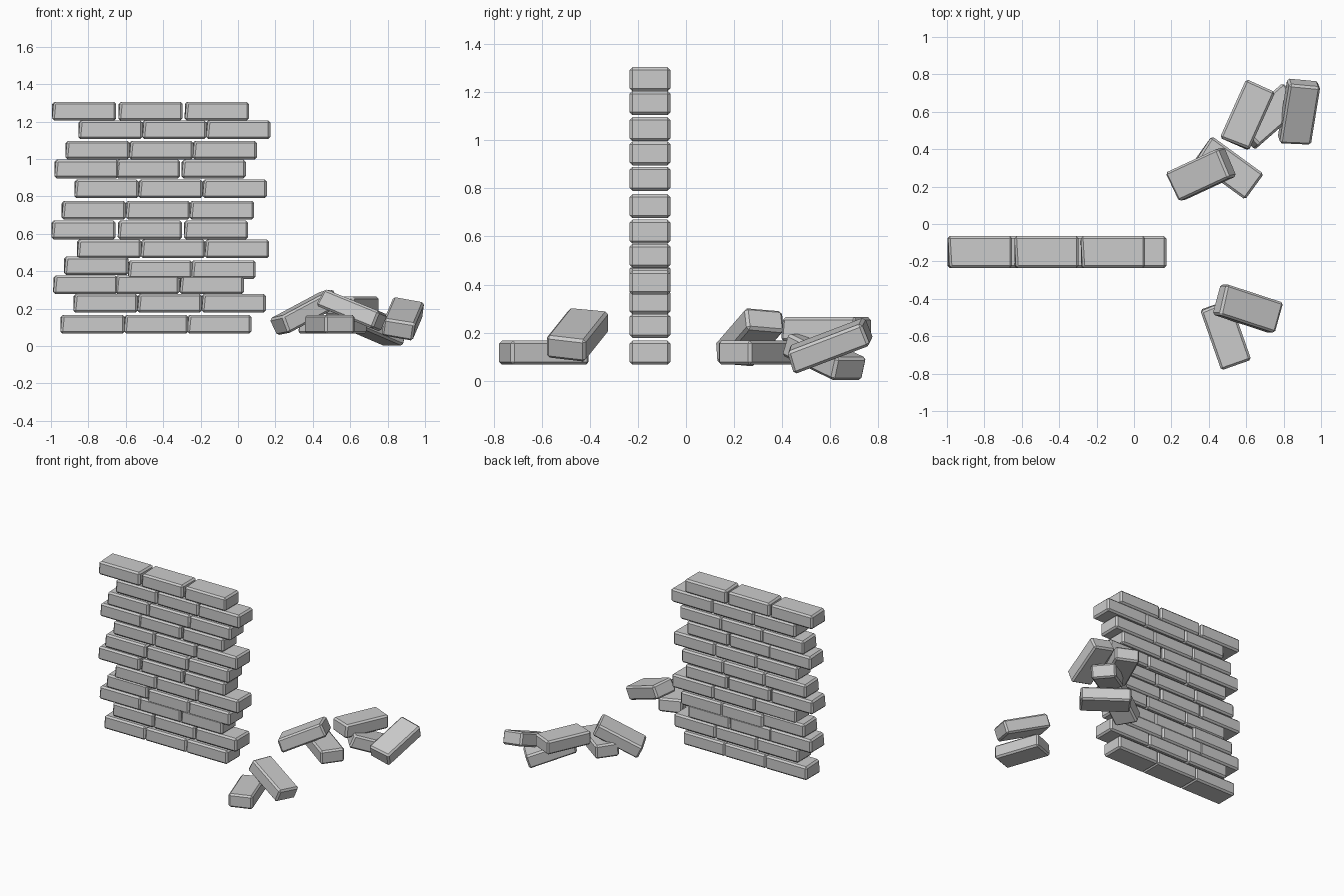
import bpy, bmesh
from mathutils import Vector, Matrix

if "Cube" in bpy.data.objects:
    bpy.data.objects.remove(bpy.data.objects["Cube"])

L, W, H = 0.344, 0.17, 0.1      # brick size
WALL_Y = -0.15


def make_brick_mesh():
    """Chamfered brick, one front corner slightly worn."""
    bm = bmesh.new()
    bmesh.ops.create_cube(bm, size=1.0)
    bmesh.ops.scale(bm, vec=(L, W, H), verts=bm.verts)
    for v in bm.verts:
        if v.co.x < 0 and v.co.y < 0 and v.co.z > 0:
            v.co.x += 0.01
    bmesh.ops.bevel(bm, geom=list(bm.edges), offset=0.012, segments=1,
                    profile=0.5, affect='EDGES', clamp_overlap=True)
    bmesh.ops.recalc_face_normals(bm, faces=bm.faces)
    mesh = bpy.data.meshes.new("brick")
    bm.to_mesh(mesh)
    bm.free()
    return mesh


BRICK = make_brick_mesh()


def place(name, centre, along=(1, 0, 0), across=(0, 1, 0)):
    """Place a brick by its centre, its length direction and its depth direction."""
    x = Vector(along).normalized()
    z = x.cross(Vector(across)).normalized()
    y = z.cross(x)
    rot = Matrix((x, y, z)).transposed().to_4x4()
    ob = bpy.data.objects.new(name, BRICK)
    ob.matrix_world = Matrix.Translation(centre) @ rot
    bpy.context.collection.objects.link(ob)


# Wall courses, bottom to top: centre height, left edge of each brick
courses = [
    (0.116, (-0.95, -0.61, -0.272)),
    (0.228, (-0.88, -0.538, -0.195)),
    (0.327, (-0.988, -0.657, -0.312)),
    (0.408, (-0.93, -0.588, -0.25)),
    (0.519, (-0.861, -0.52, -0.178)),
    (0.620, (-0.998, -0.643, -0.29)),
    (0.726, (-0.943, -0.6, -0.258)),
    (0.840, (-0.875, -0.533, -0.19)),
    (0.946, (-0.982, -0.654, -0.302)),
    (1.047, (-0.923, -0.582, -0.243)),
    (1.156, (-0.854, -0.512, -0.171)),
    (1.255, (-0.995, -0.64, -0.285)),
]
for r, (z, lefts) in enumerate(courses, 1):
    for c, left in enumerate(lefts, 1):
        lift = 0.02 if (r, c) == (4, 1) else 0.0   # one brick sits higher
        place(f"wall_brick_{r}_{c}", (left + L / 2, WALL_Y, z + lift))

# Fallen bricks: centre, length direction, depth direction
fallen = [
    ((0.608, -0.452, 0.192), (0.305, -0.10, -0.125), (0.29, 0.96, -0.12)),
    ((0.49, -0.592, 0.116), (0.33, -0.94, 0), (0.94, 0.33, 0)),
    ((0.358, 0.265, 0.18), (0.28, 0.13, 0.15), (-0.46, 0.87, -0.12)),
    ((0.505, 0.30, 0.116), (0.81, -0.59, 0), (0.59, 0.81, 0)),
    ((0.607, 0.583, 0.214), (0.41, 0.91, 0), (-0.91, 0.41, 0)),
    ((0.72, 0.575, 0.1), (0.72, 0.63, -0.31), (-0.66, 0.75, 0)),
    ((0.882, 0.597, 0.145), (0.15, 0.92, 0.35), (-0.96, 0.16, 0.2)),
]
for i, (centre, along, across) in enumerate(fallen, 1):
    place(f"fallen_brick_{i}", centre, along, across)
